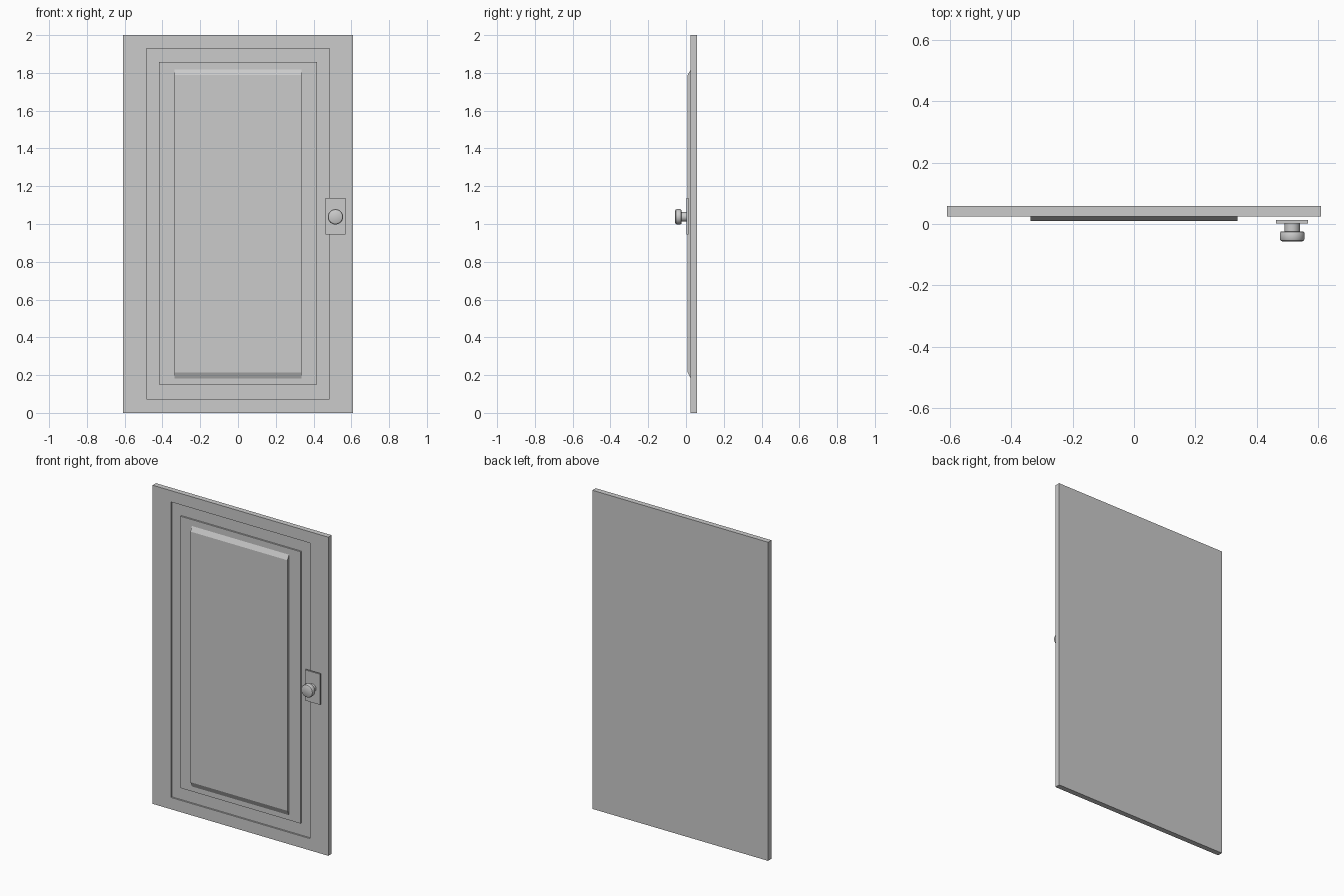
import bpy, bmesh, math

if "Cube" in bpy.data.objects:
    bpy.data.objects.remove(bpy.data.objects["Cube"])


def make_object(name, bm):
    bmesh.ops.recalc_face_normals(bm, faces=bm.faces[:])
    mesh = bpy.data.meshes.new(name)
    bm.to_mesh(mesh)
    bm.free()
    obj = bpy.data.objects.new(name, mesh)
    bpy.context.collection.objects.link(obj)
    return obj


def loft(name, rings):
    """Solid through concentric rectangles (x0, x1, z0, z1, y), capped at both ends."""
    bm = bmesh.new()
    prev = None
    for x0, x1, z0, z1, y in rings:
        ring = [bm.verts.new((x, y, z)) for x, z in
                ((x0, z0), (x1, z0), (x1, z1), (x0, z1))]
        if prev is None:
            bm.faces.new(ring)
        else:
            for i in range(4):
                j = (i + 1) % 4
                bm.faces.new((prev[i], prev[j], ring[j], ring[i]))
        prev = ring
    bm.faces.new(prev)
    return make_object(name, bm)


def lathe(name, profile, cx, cz, sides=32):
    """Revolve (radius, y) points around a front-back axis, capped at both ends."""
    bm = bmesh.new()
    prev = None
    for r, y in profile:
        ring = []
        for i in range(sides):
            a = 2 * math.pi * i / sides
            ring.append(bm.verts.new((cx + r * math.cos(a), y, cz + r * math.sin(a))))
        if prev is None:
            bm.faces.new(ring)
        else:
            for i in range(sides):
                j = (i + 1) % sides
                bm.faces.new((prev[i], prev[j], ring[j], ring[i]))
        prev = ring
    bm.faces.new(prev)
    obj = make_object(name, bm)
    bpy.ops.object.select_all(action='DESELECT')
    obj.select_set(True)
    bpy.context.view_layer.objects.active = obj
    bpy.ops.object.shade_smooth_by_angle(angle=math.radians(35))
    return obj


BACK, FRONT, GROOVE = 0.058, 0.0245, 0.0345
KNOB_X, KNOB_Z = 0.516, 1.038

# Door slab with a rectangular groove cut into its front
outer = (-0.61, 0.61, 0.0, 2.0)
groove_out = (-0.484, 0.484, 0.074, 1.929)
groove_in = (-0.417, 0.417, 0.151, 1.857)
loft("door_slab", [
    (*outer, BACK), (*outer, FRONT),
    (*groove_out, FRONT), (*groove_out, GROOVE),
    (*groove_in, GROOVE), (*groove_in, FRONT),
])

# Raised panel, sloped at top and bottom
loft("raised_panel", [
    (-0.337, 0.337, 0.18, 1.819, FRONT + 0.001),
    (-0.337, 0.337, 0.215, 1.788, 0.009),
])

# Lock plate standing just off the slab
loft("lock_plate", [
    (0.463, 0.568, 0.945, 1.137, 0.013),
    (0.463, 0.568, 0.945, 1.137, 0.002),
])

# Knob stem and rounded knob
lathe("knob_stem", [(0.025, 0.003), (0.025, -0.026)], KNOB_X, KNOB_Z)
lathe("door_knob", [
    (0.034, -0.024), (0.038, -0.0255), (0.0405, -0.030),
    (0.0405, -0.048), (0.038, -0.054), (0.032, -0.0575),
], KNOB_X, KNOB_Z)
